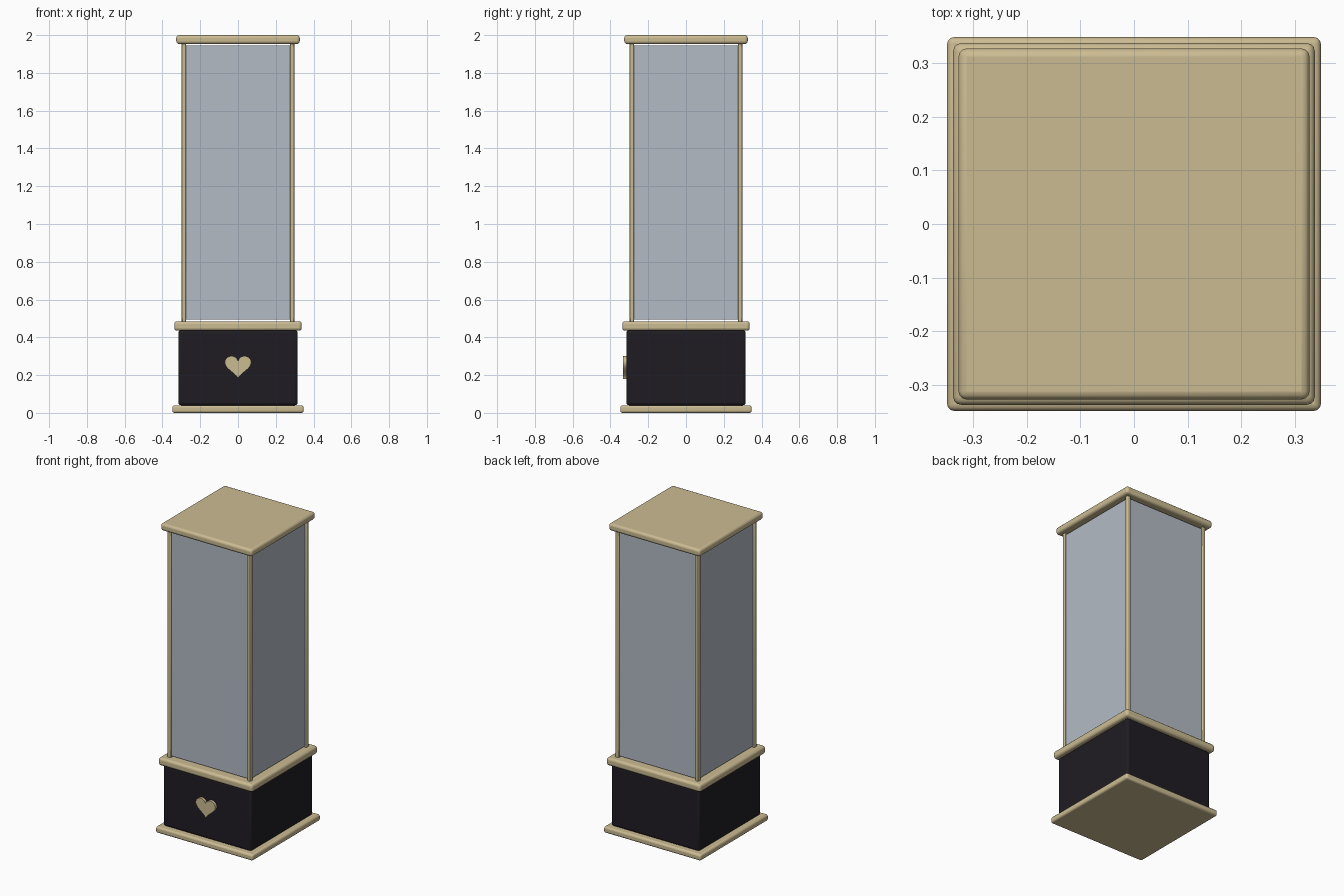
import bpy, math

if "Cube" in bpy.data.objects:
    bpy.data.objects.remove(bpy.data.objects["Cube"])


def material(name, color):
    m = bpy.data.materials.new(name)
    m.diffuse_color = color
    m.use_nodes = True
    m.node_tree.nodes["Principled BSDF"].inputs["Base Color"].default_value = m.diffuse_color
    return m


GOLD = material("gold", (0.60, 0.50, 0.29, 1))
BLACK = material("black", (0.014, 0.012, 0.016, 1))
GLASS = material("glass", (0.45, 0.50, 0.56, 1))


def box(name, size, center, mat, bevel=0.0, segments=3):
    bpy.ops.mesh.primitive_cube_add(size=1, location=center)
    ob = bpy.context.object
    ob.name = name
    ob.scale = size
    bpy.ops.object.transform_apply(location=False, rotation=False, scale=True)
    ob.data.materials.append(mat)
    if bevel:
        b = ob.modifiers.new("rounded_edges", "BEVEL")
        b.width = bevel
        b.segments = segments
        bpy.ops.object.shade_smooth_by_angle(angle=math.radians(40))
    return ob


def slab(name, half, z0, z1, mat, bevel):
    return box(name, (2 * half, 2 * half, z1 - z0), (0, 0, (z0 + z1) / 2), mat, bevel)


# Stacked plinth and lid
slab("base_plate", 0.348, 0.0, 0.04, GOLD, 0.012)
slab("plinth_box", 0.316, 0.04, 0.437, BLACK, 0.015)
slab("middle_plate", 0.337, 0.435, 0.485, GOLD, 0.015)
slab("lid_plate", 0.327, 1.953, 2.0, GOLD, 0.015)

# Corner posts
for i, (sx, sy) in enumerate([(-1, -1), (1, -1), (1, 1), (-1, 1)]):
    box(f"corner_post_{i + 1}", (0.024, 0.024, 1.48),
        (sx * 0.286, sy * 0.286, 1.22), GOLD, 0.005, 2)

# Glass panes, leaving a thin gap above and below
for side, s in (("a", -1), ("b", 1)):
    box(f"glass_front_back_{side}", (0.55, 0.01, 1.45), (0, s * 0.284, 1.219), GLASS)
    box(f"glass_side_{side}", (0.01, 0.55, 1.45), (s * 0.284, 0, 1.219), GLASS)

# Heart emblem: filled, extruded outline on the front of the plinth
curve = bpy.data.curves.new("heart_emblem", "CURVE")
curve.dimensions = "2D"
curve.fill_mode = "BOTH"
curve.extrude = 0.011
N = 48
spline = curve.splines.new("POLY")
spline.points.add(N - 1)
for i, p in enumerate(spline.points):
    t = 2 * math.pi * i / N
    x = 16 * math.sin(t) ** 3
    z = 13 * math.cos(t) - 5 * math.cos(2 * t) - 2 * math.cos(3 * t) - math.cos(4 * t)
    p.co = (x * 0.0044, z * 0.0042, 0, 1)
spline.use_cyclic_u = True
curve.materials.append(GOLD)
heart = bpy.data.objects.new("heart_emblem", curve)
heart.location = (0, -0.322, 0.251)
heart.rotation_euler = (math.pi / 2, 0, 0)
bpy.context.collection.objects.link(heart)
